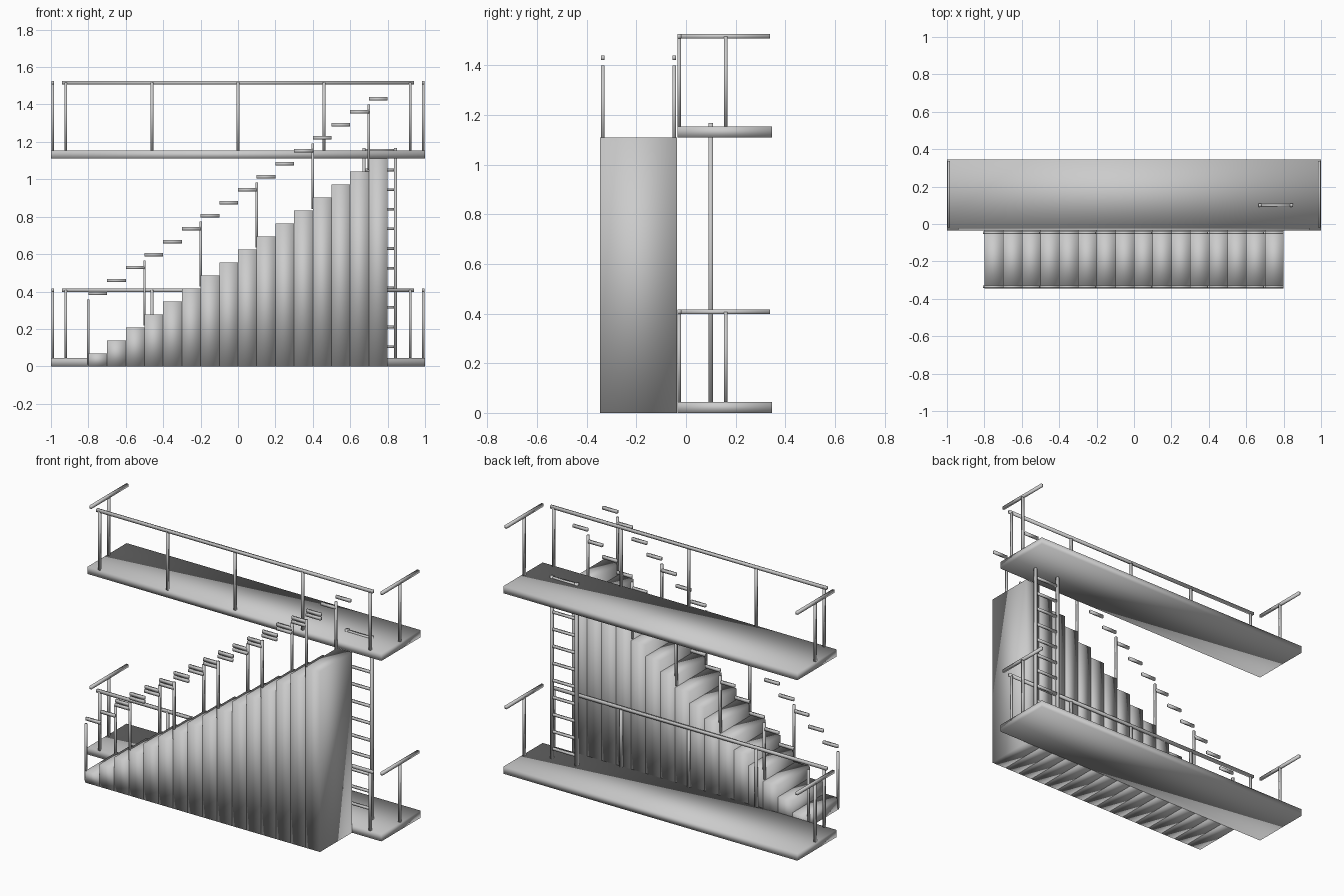
import bpy, bmesh
from mathutils import Matrix, Vector

if "Cube" in bpy.data.objects:
    bpy.data.objects.remove(bpy.data.objects["Cube"])


def boxes(name, spans):
    """One object made of separate boxes, each ((x0,x1),(y0,y1),(z0,z1)), softly shaded."""
    bm = bmesh.new()
    for span in spans:
        mid = Vector([(a + b) / 2 for a, b in span])
        size = Vector([b - a for a, b in span])
        bmesh.ops.create_cube(bm, size=1, matrix=Matrix.Translation(mid) @ Matrix.Diagonal(size).to_4x4())
    for f in bm.faces:
        f.smooth = True
    mesh = bpy.data.meshes.new(name)
    bm.to_mesh(mesh)
    bm.free()
    obj = bpy.data.objects.new(name, mesh)
    bpy.context.collection.objects.link(obj)
    return obj


def around(c, w):
    return (c - w / 2, c + w / 2)


T = 0.014            # bar thickness
STEPS, RUN, RISE = 16, 0.1, 1.11 / 16
BACK, FRONT = 0.346, -0.035

# Two landings with front and end railings
for level, z in (("lower", 0.0), ("upper", 1.11)):
    top, rail = z + 0.044, z + 0.407
    boxes(level + "_platform", [((-1, 1), (FRONT, BACK), (z, top))])
    boxes(level + "_front_posts",
          [(around(x, T), around(-0.028, T), (top, rail)) for x in (-0.92, -0.46, 0, 0.46, 0.92)])
    boxes(level + "_front_rail", [((-0.94, 0.94), around(-0.028, T), around(rail, 0.018))])
    boxes(level + "_end_posts",
          [(around(x, T), around(0.16, T), (top, rail)) for x in (-0.99, 0.99)])
    boxes(level + "_end_rails",
          [(around(x, T), (-0.02, 0.338), around(rail, 0.018)) for x in (-0.99, 0.99)])

# Solid steps, each reaching the ground
boxes("steps", [((-0.8 + i * RUN, -0.7 + i * RUN), (-BACK, -0.036), (0, (i + 1) * RISE))
                for i in range(STEPS)])

# Stair handrails: a short level bar per step, a post every third step
for side, y in (("outer", -0.335), ("inner", -0.047)):
    boxes(side + "_handrail_bars",
          [((-0.8 + i * RUN, -0.7 + i * RUN), around(y, 0.013), around((i + 1) * RISE + 0.32, 0.018))
           for i in range(STEPS)])
    boxes(side + "_handrail_posts",
          [(around(-0.8 + i * RUN, 0.013), around(y, 0.013), (i * RISE + 0.01, i * RISE + 0.358))
           for i in range(0, STEPS, 3)])

# Ladder between the landings
boxes("ladder_stiles", [(around(x, 0.016), around(0.1, 0.018), (0.04, 1.168)) for x in (0.673, 0.842)])
boxes("ladder_rungs", [((0.675, 0.84), around(0.1, T), around(0.105 * k, T)) for k in range(1, 12)])
